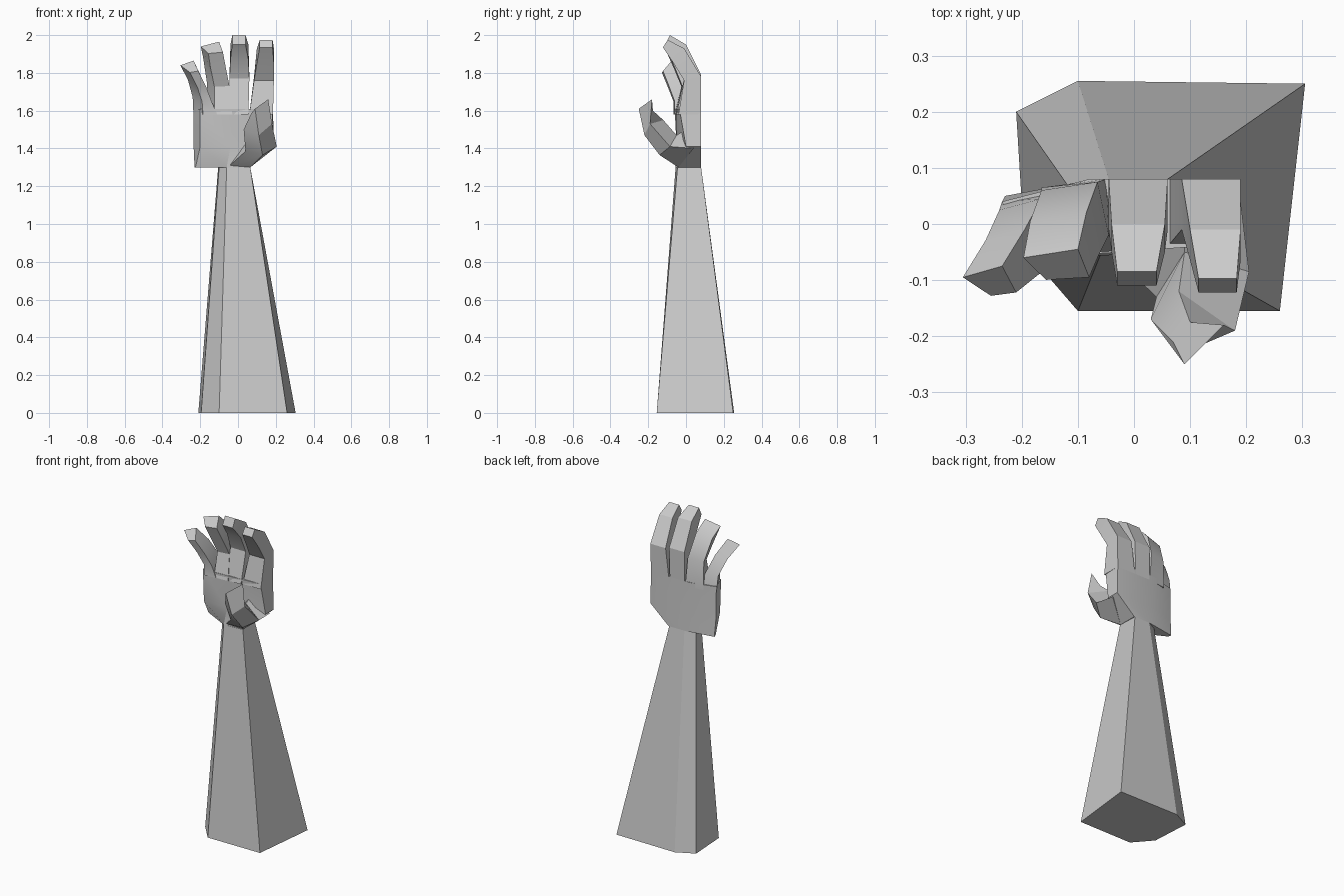
import bpy, bmesh, math


def loft(name, rings):
    """Skin matching rings of points into a closed flat-capped solid."""
    bm = bmesh.new()
    loops = [[bm.verts.new(p) for p in r] for r in rings]
    n = len(rings[0])
    for a, b in zip(loops, loops[1:]):
        for i in range(n):
            j = (i + 1) % n
            bm.faces.new((a[i], a[j], b[j], b[i]))
    bm.faces.new(loops[0][::-1])
    bm.faces.new(loops[-1])
    bmesh.ops.recalc_face_normals(bm, faces=bm.faces)
    me = bpy.data.meshes.new(name)
    bm.to_mesh(me)
    bm.free()
    ob = bpy.data.objects.new(name, me)
    bpy.context.collection.objects.link(ob)
    bpy.ops.object.select_all(action='DESELECT')
    ob.select_set(True)
    bpy.context.view_layer.objects.active = ob
    bpy.ops.object.shade_smooth_by_angle(angle=math.radians(25))
    return ob


def level(z, pts):
    return [(x, y, z) for x, y in pts]


def finger(name, sections, twist=0.0, drop=0.0, tilt=0.0):
    """Section: left x, right x, back y, back z, front y, front z."""
    rings = []
    for k, (xl, xr, yb, zb, yf, zf) in enumerate(sections):
        t = tilt * k / (len(sections) - 1)
        rings.append([(xl, yb - drop, zb - t), (xr, yb, zb),
                      (xr + twist * 0.5, yf, zf),
                      (xl + twist, yf - drop * 0.3, zf - t * 0.3)])
    return loft(name, rings)


# Tapered forearm
loft("forearm", [
    level(0, [(-0.21, 0.20), (-0.10, 0.255), (0.305, 0.25),
              (0.26, -0.155), (-0.10, -0.155), (-0.195, -0.045)]),
    level(1.30, [(-0.105, 0.05), (-0.045, 0.08), (0.06, 0.08),
                 (0.065, -0.045), (-0.06, -0.055), (-0.10, -0.01)])])

# Palm, flaring out from the wrist
loft("palm", [
    level(1.30, [(-0.23, 0.05), (-0.05, 0.08), (0.065, 0.08),
                 (0.065, -0.04), (-0.06, -0.055), (-0.225, 0.03)]),
    level(1.41, [(-0.235, 0.04), (-0.07, 0.08), (0.19, 0.08),
                 (0.19, 0.0), (-0.04, -0.05), (-0.20, -0.05)]),
    level(1.61, [(-0.235, 0.04), (-0.08, 0.08), (0.185, 0.08),
                 (0.18, -0.035), (-0.02, -0.05), (-0.20, -0.06)])])

# Four curled fingers
finger("index_finger", [
    (0.06, 0.185, 0.08, 1.58, -0.04, 1.58),
    (0.085, 0.19, 0.08, 1.78, -0.01, 1.76),
    (0.10, 0.19, -0.01, 1.93, -0.065, 1.85),
    (0.115, 0.183, -0.097, 1.975, -0.122, 1.935)])
finger("middle_finger", [
    (-0.045, 0.055, 0.08, 1.58, -0.05, 1.58),
    (-0.045, 0.06, 0.08, 1.79, -0.01, 1.77),
    (-0.04, 0.055, 0.0, 1.95, -0.05, 1.87),
    (-0.03, 0.04, -0.085, 2.0, -0.11, 1.95)])
finger("ring_finger", [
    (-0.165, -0.05, 0.08, 1.58, -0.055, 1.58),
    (-0.165, -0.065, 0.075, 1.76, -0.02, 1.73),
    (-0.185, -0.085, 0.02, 1.90, -0.06, 1.83),
    (-0.197, -0.10, -0.045, 1.965, -0.095, 1.91)],
    twist=0.04, drop=0.015, tilt=0.025)
finger("little_finger", [
    (-0.235, -0.135, 0.06, 1.56, -0.06, 1.58),
    (-0.24, -0.165, 0.045, 1.68, -0.06, 1.65),
    (-0.265, -0.195, -0.01, 1.78, -0.09, 1.73),
    (-0.305, -0.235, -0.075, 1.865, -0.122, 1.81)],
    twist=0.05, drop=0.02, tilt=0.025)

# Thumb, crossing in front of the palm
loft("thumb", [
    [(-0.05, -0.045, 1.305), (0.065, -0.04, 1.30),
     (0.19, 0.04, 1.40), (0.09, 0.0, 1.50)],
    [(0.04, -0.13, 1.385), (0.13, -0.14, 1.365),
     (0.205, -0.085, 1.41), (0.09, -0.05, 1.47)],
    [(0.03, -0.17, 1.50), (0.11, -0.22, 1.47),
     (0.18, -0.19, 1.53), (0.08, -0.12, 1.55)],
    [(0.07, -0.21, 1.585), (0.09, -0.25, 1.61),
     (0.16, -0.18, 1.66), (0.10, -0.175, 1.60)]])
